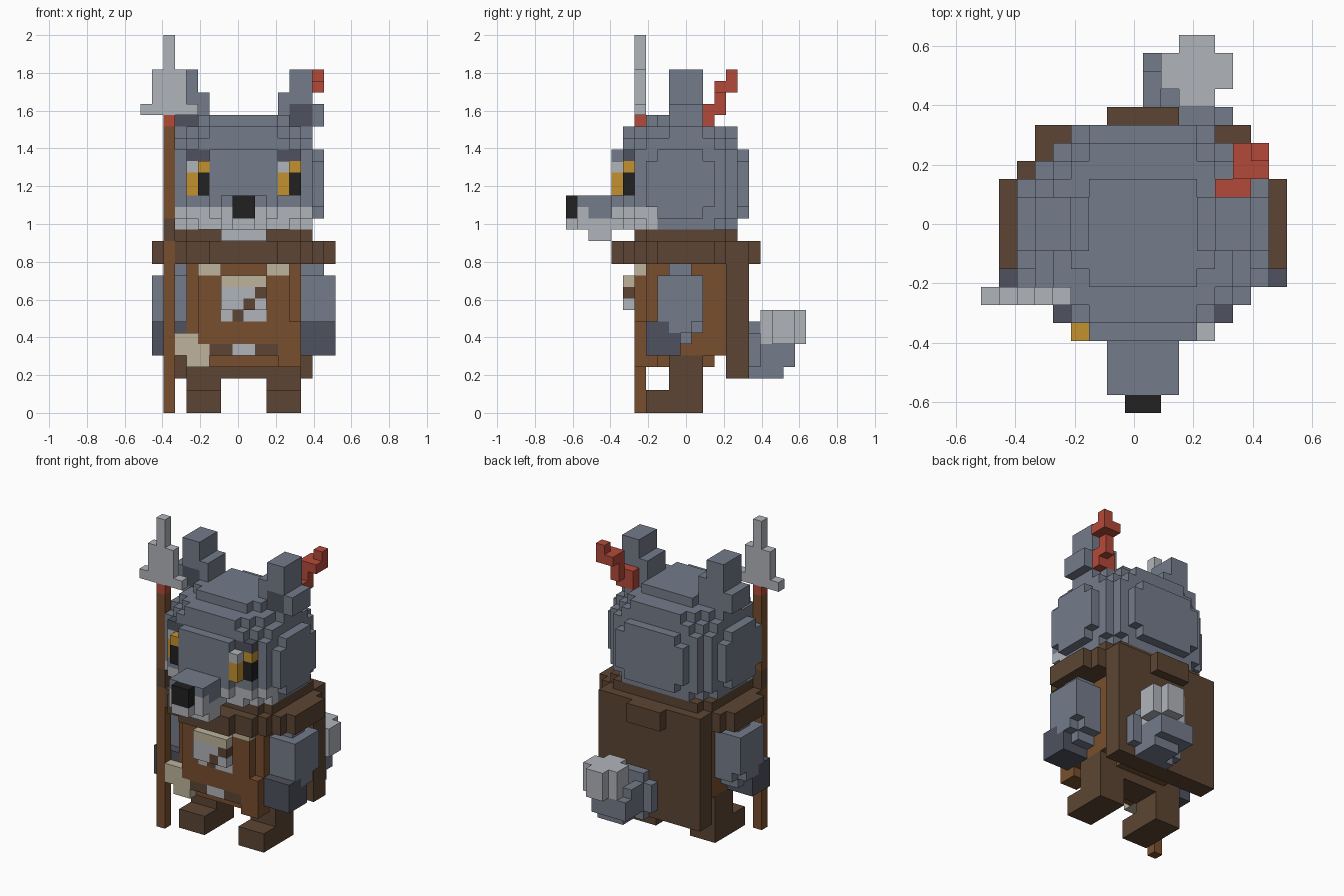
import bpy, bmesh

cube = bpy.data.objects.get("Cube")
if cube:
    bpy.data.objects.remove(cube, do_unlink=True)

U = 2 / 33                      # edge of one block
OX, OY = -8.5, -10.5            # grid origin, in blocks

# Flat colours (sRGB hex)
PALETTE = {
    "blue_grey_fur": 0x747C8A, "light_grey": 0xB0B4BA, "dark_grey": 0x4E525E,
    "dark_brown": 0x5C4533, "leather_brown": 0x784F2F, "red": 0xB44A3A,
    "gold": 0xC2912F, "black": 0x212121, "beige": 0xBDB39C,
}
FUR, LIGHT, DARK, BROWN, LEATHER, RED, GOLD, BLACK, BEIGE = range(9)


def linear(c):
    c /= 255
    return c / 12.92 if c <= 0.04045 else ((c + 0.055) / 1.055) ** 2.4


materials = []
for name, h in PALETTE.items():
    m = bpy.data.materials.new(name)
    m.use_nodes = True
    col = tuple(linear((h >> s) & 255) for s in (16, 8, 0)) + (1,)
    m.diffuse_color = col
    bsdf = m.node_tree.nodes["Principled BSDF"]
    bsdf.inputs["Base Color"].default_value = col
    bsdf.inputs["Roughness"].default_value = 0.9
    materials.append(m)

grid = {}                       # block -> (part, colour)


def box(part, colour, x0, x1, y0, y1, z0, z1):
    for x in range(x0, x1):
        for y in range(y0, y1):
            for z in range(z0, z1):
                grid[x, y, z] = (part, colour)


def pair(part, colour, x0, x1, *yz):
    """Box on the left side and its mirror on the right."""
    box("left_" + part, colour, x0, x1, *yz)
    box("right_" + part, colour, 18 - x1, 18 - x0, *yz)


def stepped(part, colour, z0, z1, *rects):
    """Rounded layer made of crossing rectangles."""
    for r in rects:
        box(part, colour, *r, z0, z1)


# Cape, trousers and legs
box("cape", BROWN, 3, 15, 14, 16, 3, 13)
box("trousers", BROWN, 4, 14, 9, 12, 3, 5)
pair("leg", BROWN, 11, 14, 9, 12, 2, 5)
pair("foot", BROWN, 11, 14, 7, 12, 0, 2)

# Jacket with belly patch, side flap and bag
box("jacket", LEATHER, 4, 14, 7, 14, 5, 13)
box("jacket", LEATHER, 5, 13, 6, 14, 5, 12)
box("jacket", LEATHER, 6, 12, 7, 13, 4, 5)
box("jacket", BROWN, 6, 8, 6, 7, 5, 6)
box("jacket", BROWN, 10, 12, 6, 7, 5, 6)
box("jacket", LIGHT, 8, 10, 6, 7, 5, 6)
box("jacket_flap", LEATHER, 12, 14, 6, 8, 4, 8)
box("bag", BEIGE, 3, 5, 6, 8, 5, 7)
box("bag", BEIGE, 4, 6, 6, 8, 4, 6)

# Chest fur with a diagonal strap, and the scarf
box("chest", LIGHT, 7, 11, 5, 6, 9, 11)
box("chest", LIGHT, 7, 11, 6, 7, 8, 9)
for x, y, z in ((10, 5, 10), (9, 5, 9), (8, 6, 8)):
    box("chest", BROWN, x, x + 1, y, y + 1, z, z + 1)
box("scarf", BEIGE, 7, 11, 5, 7, 11, 12)
box("scarf", BEIGE, 5, 7, 6, 7, 12, 13)
box("scarf", BEIGE, 11, 13, 6, 7, 12, 13)

# Collar
stepped("collar", BROWN, 13, 15, (1, 17, 8, 13), (2, 16, 7, 14), (3, 15, 6, 16),
        (4, 14, 5, 16), (6, 12, 4, 16), (7, 11, 4, 17))
stepped("collar", BROWN, 15, 16, (3, 15, 7, 14), (4, 14, 6, 15))

# Arms and hands
pair("arm", FUR, 14, 16, 9, 11, 6, 13)
pair("arm", FUR, 14, 16, 8, 12, 7, 12)
pair("arm", FUR, 16, 17, 9, 11, 7, 12)
pair("arm", FUR, 16, 17, 8, 12, 8, 12)
pair("hand", DARK, 14, 17, 7, 9, 5, 8)
pair("hand", DARK, 14, 17, 9, 10, 5, 7)

# Head, in rounded layers
core = [(3, 15, 6, 14), (4, 14, 5, 15)]
stepped("head", FUR, 17, 23, *core, (2, 16, 8, 12), (6, 12, 4, 16))
stepped("head", FUR, 18, 22, (2, 16, 7, 13), (5, 13, 5, 16))
for z in (16, 23):
    stepped("head", FUR, z, z + 1, (3, 15, 7, 13), (4, 14, 6, 14), (5, 13, 5, 15))
stepped("head", FUR, 24, 25, (4, 14, 7, 13), (5, 13, 6, 14), (6, 12, 5, 15))
stepped("head", FUR, 25, 26, (5, 13, 8, 12), (6, 12, 7, 13))

# Pale cheeks
for cell, (part, colour) in list(grid.items()):
    if part == "head" and cell[2] < 18 and cell[1] < 8:
        grid[cell] = (part, LIGHT)

# Muzzle, chin and nose
box("muzzle", LIGHT, 7, 11, 1, 5, 16, 18)
box("muzzle", LIGHT, 8, 10, 0, 1, 16, 17)
box("muzzle", FUR, 7, 11, 2, 4, 17, 18)
box("muzzle", FUR, 7, 11, 1, 4, 18, 19)
box("chin", LIGHT, 7, 11, 2, 4, 15, 16)
box("nose", BLACK, 8, 10, 0, 1, 17, 19)

# Eyes and brows
for name, x, y_a, y_b in (("right", 4, 5, 4), ("left", 12, 4, 5)):
    eye = name + "_eye"
    box(eye, GOLD, x, x + 1, y_a, y_a + 1, 19, 21)
    box(eye, LIGHT, x, x + 1, y_a, y_a + 1, 21, 22)
    box(eye, BLACK, x + 1, x + 2, y_b, y_b + 1, 19, 21)
    box(eye, GOLD, x + 1, x + 2, y_b, y_b + 1, 21, 22)
    box(name + "_brow", DARK, x, x + 2, 5, 6, 22, 23)

# Ears with dark inner patch
pair("ear", FUR, 13, 15, 9, 12, 24, 30)
pair("ear", FUR, 12, 13, 9, 12, 25, 28)
pair("ear", FUR, 15, 16, 9, 12, 25, 27)
pair("ear", DARK, 13, 15, 9, 10, 25, 27)

# Red feather behind the left ear
box("feather", RED, 13, 15, 12, 13, 25, 27)
box("feather", RED, 14, 15, 13, 14, 26, 29)
box("feather", RED, 15, 16, 13, 14, 28, 29)
box("feather", RED, 14, 16, 14, 15, 28, 29)
box("feather", RED, 15, 16, 14, 15, 28, 30)

# Tail and pale tip
box("tail", FUR, 9, 13, 16, 17, 3, 8)
box("tail", FUR, 8, 14, 16, 17, 4, 7)
box("tail", FUR, 10, 13, 17, 19, 3, 6)
box("tail", FUR, 9, 13, 17, 20, 4, 6)
box("tail", FUR, 9, 10, 17, 19, 4, 7)
box("tail_tip", LIGHT, 10, 14, 18, 20, 6, 9)
box("tail_tip", LIGHT, 11, 13, 17, 21, 6, 9)

# Spear
box("spear_shaft", LEATHER, 2, 3, 6, 7, 0, 25)
box("spear_shaft", BROWN, 2, 3, 6, 7, 15, 17)
box("spear_binding", RED, 2, 3, 6, 7, 25, 26)
box("spear_blade", LIGHT, 0, 5, 6, 7, 26, 27)
box("spear_blade", LIGHT, 1, 4, 6, 7, 27, 30)
box("spear_blade", LIGHT, 2, 3, 6, 7, 30, 33)


def build(part):
    """Outer faces of one part's blocks, merged into large flat faces."""
    cells = {c: col for c, (p, col) in grid.items() if p == part}
    used = sorted(set(cells.values()))
    bm = bmesh.new()
    verts = {}

    def vert(p):
        if p not in verts:
            verts[p] = bm.verts.new(((p[0] + OX) * U, (p[1] + OY) * U, p[2] * U))
        return verts[p]

    for c, col in cells.items():
        for a in range(3):
            b, d = (a + 1) % 3, (a + 2) % 3
            for side in (0, 1):
                n = list(c)
                n[a] += 2 * side - 1
                if tuple(n) in cells:
                    continue
                loop = []
                for s, t in ((0, 0), (1, 0), (1, 1), (0, 1)):
                    p = list(c)
                    p[a] += side
                    p[b] += s
                    p[d] += t
                    loop.append(vert(tuple(p)))
                face = bm.faces.new(loop if side else loop[::-1])
                face.material_index = used.index(col)
    bmesh.ops.dissolve_limit(bm, angle_limit=0.01, verts=bm.verts[:],
                             edges=bm.edges[:], delimit={'MATERIAL'})
    mesh = bpy.data.meshes.new(part)
    bm.to_mesh(mesh)
    bm.free()
    for i in used:
        mesh.materials.append(materials[i])
    bpy.context.collection.objects.link(bpy.data.objects.new(part, mesh))


for part in dict.fromkeys(p for p, _ in grid.values()):
    build(part)
